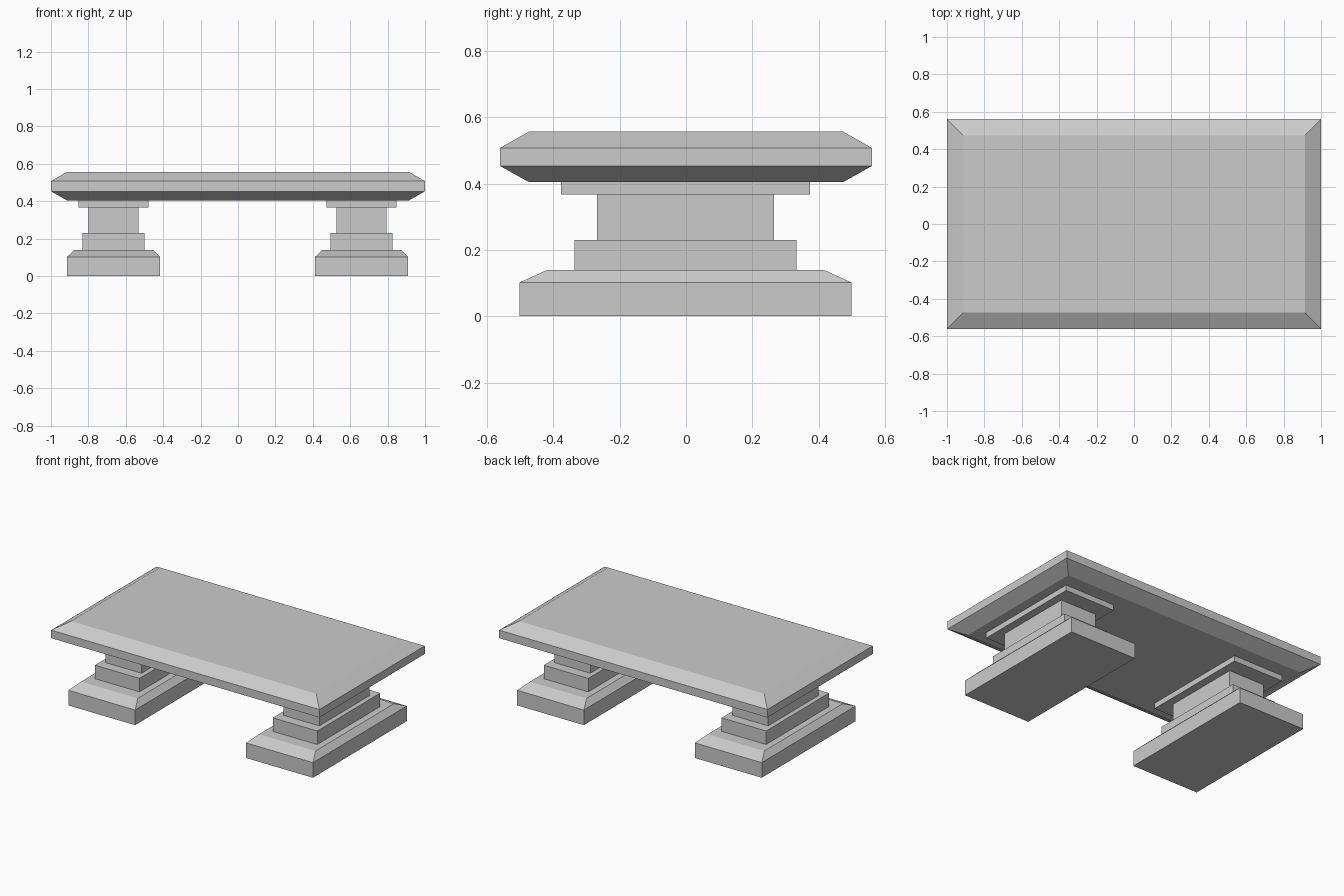
import bpy
import bmesh

cube = bpy.data.objects.get("Cube")
if cube:
    bpy.data.objects.remove(cube, do_unlink=True)

stone = bpy.data.materials.new("grey_stone")
stone.use_nodes = True
GREY = (0.6, 0.6, 0.6, 1)
stone.diffuse_color = GREY
stone.node_tree.nodes["Principled BSDF"].inputs["Base Color"].default_value = GREY


def slab(name, center, levels):
    """Closed block lofted through rectangles (half_x, half_y, z)."""
    bm = bmesh.new()
    rings = [[bm.verts.new((sx * hx, sy * hy, z))
              for sx, sy in ((-1, -1), (1, -1), (1, 1), (-1, 1))]
             for hx, hy, z in levels]
    for low, high in zip(rings, rings[1:]):
        for i in range(4):
            j = (i + 1) % 4
            bm.faces.new((low[i], low[j], high[j], high[i]))
    bm.faces.new(rings[0][::-1])
    bm.faces.new(rings[-1])
    mesh = bpy.data.meshes.new(name)
    bm.to_mesh(mesh)
    bm.free()
    mesh.materials.append(stone)
    obj = bpy.data.objects.new(name, mesh)
    obj.location = (*center, 0)
    bpy.context.collection.objects.link(obj)


# Table top, chamfered above and below
slab("table_top", (0, 0), [(0.914, 0.473, 0.404), (1, 0.561, 0.453),
                           (1, 0.561, 0.507), (0.914, 0.473, 0.557)])

# Two stepped pedestals
for side, x in (("right", -0.665), ("left", 0.661)):
    center = (x, -0.0015)
    slab(side + "_plinth", center, [(0.249, 0.5, 0), (0.249, 0.5, 0.102),
                                    (0.211, 0.418, 0.139)])
    slab(side + "_step", center, [(0.166, 0.335, 0.139), (0.166, 0.335, 0.23)])
    slab(side + "_shaft", center, [(0.134, 0.267, 0.23), (0.134, 0.267, 0.367)])
    slab(side + "_collar", center, [(0.187, 0.375, 0.367), (0.187, 0.375, 0.404)])
